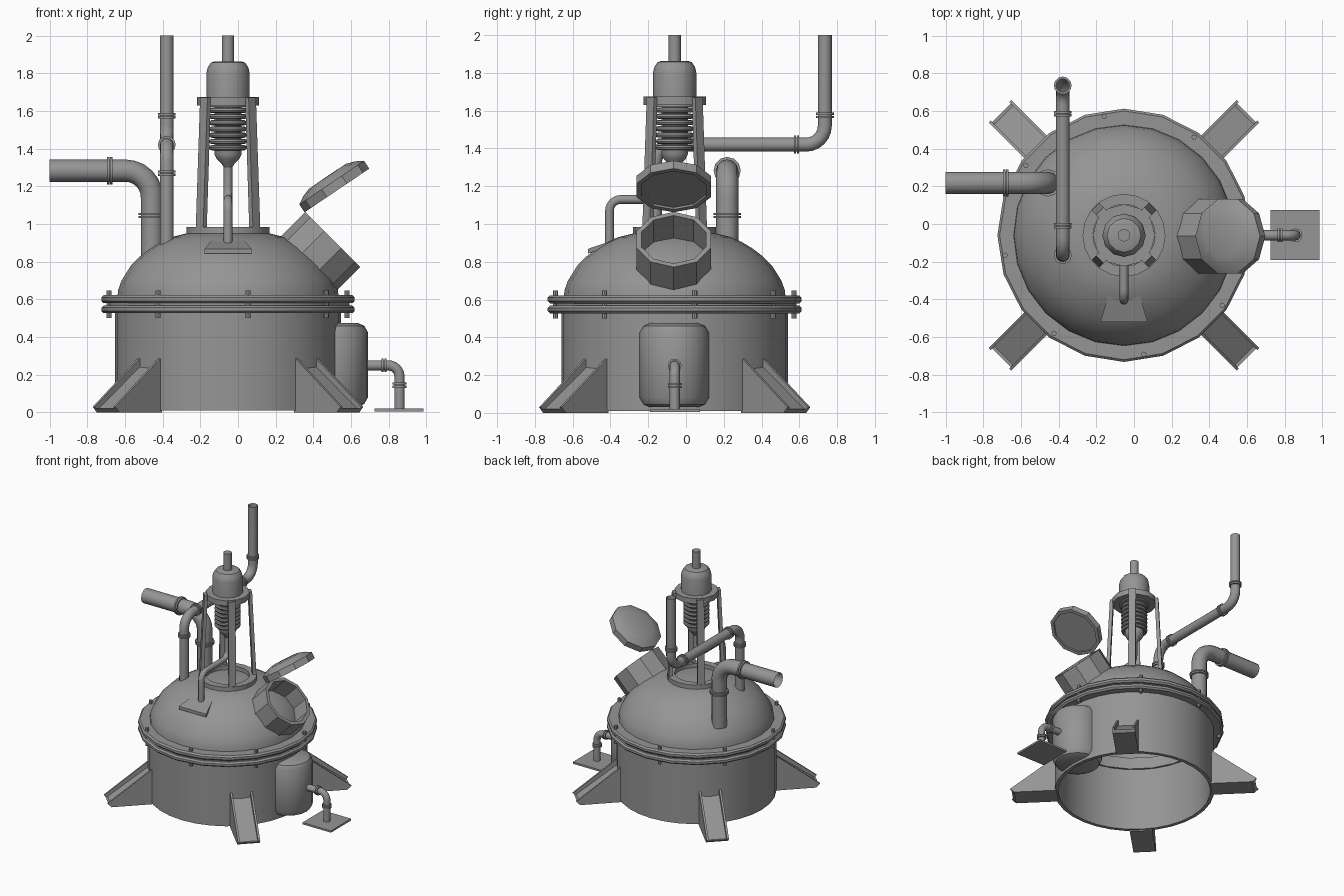
import bpy, bmesh, math
from mathutils import Matrix, Vector

if "Cube" in bpy.data.objects:
    bpy.data.objects.remove(bpy.data.objects["Cube"])

CX, CY = -0.053, -0.06          # vessel axis
steel = bpy.data.materials.new("grey_steel")
steel.diffuse_color = (0.3, 0.3, 0.3, 1)
steel.use_nodes = True
steel.node_tree.nodes["Principled BSDF"].inputs["Base Color"].default_value = steel.diffuse_color


def add(name, bm):
    bmesh.ops.remove_doubles(bm, verts=bm.verts, dist=1e-5)
    bmesh.ops.recalc_face_normals(bm, faces=bm.faces)
    me = bpy.data.meshes.new(name)
    bm.to_mesh(me)
    bm.free()
    ob = bpy.data.objects.new(name, me)
    bpy.context.collection.objects.link(ob)
    me.materials.append(steel)
    return ob


def lathe(name, profile, sides=20, at=(CX, CY, 0), axis=(0, 0, 1), loop=False):
    """Revolve an (r, z) profile about an axis; loop closes the profile."""
    bm = bmesh.new()
    m = Matrix.Translation(at) @ Vector((0, 0, 1)).rotation_difference(Vector(axis)).to_matrix().to_4x4()
    rings = [[bm.verts.new(m @ Vector((r * math.cos(2 * math.pi * i / sides),
                                       r * math.sin(2 * math.pi * i / sides), z)))
              for i in range(sides)] for r, z in profile]
    pairs = list(zip(rings, rings[1:])) + ([(rings[-1], rings[0])] if loop else [])
    for a, b in pairs:
        for i in range(sides):
            j = (i + 1) % sides
            bm.faces.new((a[i], a[j], b[j], b[i]))
    return add(name, bm)


def ring(name, r0, r1, z0, z1, sides=20, bev=0.0, **kw):
    return lathe(name, [(r0, z0), (r1 - bev, z0), (r1, z0 + bev), (r1, z1 - bev),
                        (r1 - bev, z1), (r0, z1)], sides, loop=True, **kw)


def prism(name, pts, width, m):
    """Extrude an (x, z) outline to a width along y, then place it."""
    bm = bmesh.new()
    a, b = [[bm.verts.new(m @ Vector((x, s * width / 2, z))) for x, z in pts] for s in (-1, 1)]
    bm.faces.new(a)
    bm.faces.new(b[::-1])
    for i in range(len(pts)):
        j = (i + 1) % len(pts)
        bm.faces.new((a[i], b[i], b[j], a[j]))
    return add(name, bm)


def pipe(name, pts, radius, bend, collars=()):
    """Tube through corner points with rounded bends, plus clamp collars (point, axis)."""
    pts = [Vector(p) for p in pts]
    path = [pts[0]]
    for p, c, n in zip(pts, pts[1:], pts[2:]):
        u, v = (p - c).normalized(), (n - c).normalized()
        o = c + (u + v) * bend
        for k in range(7):
            t = k * math.pi / 12
            path.append(o - v * bend * math.cos(t) - u * bend * math.sin(t))
    path.append(pts[-1])
    cu = bpy.data.curves.new(name, 'CURVE')
    cu.dimensions = '3D'
    cu.bevel_depth = radius
    cu.bevel_resolution = 4
    sp = cu.splines.new('POLY')
    sp.points.add(len(path) - 1)
    for q, p in zip(sp.points, path):
        q.co = (*p, 1)
    cu.materials.append(steel)
    ob = bpy.data.objects.new(name, cu)
    bpy.context.collection.objects.link(ob)
    bpy.ops.object.select_all(action='DESELECT')
    ob.select_set(True)
    bpy.context.view_layer.objects.active = ob
    bpy.ops.object.convert(target='MESH')
    for k, (at, axis) in enumerate(collars):
        for s in (-1, 1):
            c = Vector(at) + Vector(axis) * 0.008 * s
            ring(f"{name}_collar_{k}", radius * 0.95, radius * 1.12 + 0.006, -0.006, 0.006,
                 12, at=c, axis=axis)


# open-bottomed vessel, bolted flanges and dome
ring("vessel_wall", 0.572, 0.60, 0.01, 0.54, 32)
ring("lower_flange", 0.56, 0.672, 0.527, 0.568, bev=0.012)
ring("upper_flange", 0.56, 0.672, 0.580, 0.622, bev=0.012)
ring("gasket", 0.56, 0.645, 0.565, 0.585)
lathe("dome", [(0.588, 0.60), (0.583, 0.65), (0.565, 0.70), (0.515, 0.78), (0.465, 0.83),
               (0.41, 0.872), (0.355, 0.905), (0.30, 0.93), (0.22, 0.95), (0.001, 0.955)], 24)
for i in range(8):
    a = math.radians(9.5 + 45 * i)
    lathe("flange_bolt", [(0, 0.5), (0.014, 0.5), (0.014, 0.648), (0, 0.648)], 8,
          at=(CX + 0.64 * math.cos(a), CY + 0.64 * math.sin(a), 0))

# channel feet and tower posts on the diagonals
for i in range(4):
    m = Matrix.Translation((CX, CY, 0)) @ Matrix.Rotation(math.radians(45 + 90 * i), 4, 'Z')
    for s in (-1, 1):
        prism("foot_side", [(0.58, 0.0), (0.90, 0.0), (0.93, 0.03), (0.594, 0.285), (0.58, 0.285)],
              0.016, m @ Matrix.Translation((0, s * 0.077, 0)))
    prism("foot_slope", [(0.58, 0.25), (0.58, 0.225), (0.87, 0.012), (0.91, 0.015)], 0.15, m)
    prism("foot_base", [(0.58, 0.0), (0.90, 0.0), (0.92, 0.02), (0.58, 0.02)], 0.165, m)
    prism("tower_post", [(0.188, 0.95), (0.216, 0.95), (0.182, 1.67), (0.156, 1.67)], 0.055, m)

# condenser tower
ring("tower_collar", 0.165, 0.22, 0.93, 0.985, 20)
ring("tower_top_ring", 0.115, 0.165, 1.63, 1.675, 12)
lathe("condenser_hood", [(0, 1.62), (0.115, 1.62), (0.115, 1.80), (0.108, 1.83), (0.09, 1.857),
                         (0.07, 1.863), (0, 1.863)], 12)
lathe("top_vent", [(0.033, 1.85), (0.033, 2.0), (0, 2.0)], 12)
lathe("condenser_core", [(0.072, 1.63), (0.072, 1.37), (0.06, 1.345), (0.035, 1.32), (0.022, 1.30)], 14)
for i in range(7):
    lathe("cooling_coil", [(0.086 + 0.014 * math.cos(k * math.pi / 4),
                            1.405 + 0.033 * i + 0.014 * math.sin(k * math.pi / 4))
                           for k in range(8)], 16, loop=True)
pipe("condensate_pipe", [(CX, CY, 1.32), (CX, CY, 1.13), (CX, -0.405, 1.13), (CX, -0.405, 0.87)],
     0.023, 0.06)

# tapered pad on the front of the dome
bm = bmesh.new()
pad = [[bm.verts.new((CX + x, y, z + d)) for x, y, z in
        ((-0.125, -0.52, 0.868), (0.125, -0.52, 0.868), (0.06, -0.295, 0.945), (-0.06, -0.295, 0.945))]
       for d in (-0.025, 0)]
bm.faces.new(pad[0])
bm.faces.new(pad[1])
for i in range(4):
    j = (i + 1) % 4
    bm.faces.new((pad[0][i], pad[0][j], pad[1][j], pad[1][i]))
add("dome_pad", bm)

# slanted filling neck and raised lid
ring("filling_neck", 0.18, 0.207, -0.30, 0.0, 10, at=(0.503, -0.065, 0.918), axis=(0.707, 0, 0.707))
lathe("lid", [(0, 0.012), (0.18, 0.012), (0.18, 0), (0.207, 0), (0.207, 0.05), (0.165, 0.075),
              (0.12, 0.09), (0, 0.092)], 10, at=(0.525, -0.065, 1.178), axis=(-0.56, 0, 0.83))

# side tank with drain and ground plate
lathe("side_tank", [(0, 0.03), (0.13, 0.03), (0.165, 0.045), (0.185, 0.08), (0.185, 0.425),
                    (0.165, 0.46), (0.13, 0.475), (0, 0.475)], 20, at=(0.505, -0.062, 0))
pipe("drain_pipe", [(0.66, CY, 0.25), (0.857, CY, 0.25), (0.857, CY, 0.015)], 0.027, 0.06,
     [((0.775, CY, 0.25), (1, 0, 0)), ((0.857, CY, 0.145), (0, 0, 1))])
prism("drain_plate", [(0.725, 0.005), (0.985, 0.005), (0.985, 0.02), (0.725, 0.02)], 0.265,
      Matrix.Translation((0, -0.058, 0)))

# large outlet pipe to the left
pipe("outlet_pipe", [(-0.457, 0.218, 0.76), (-0.457, 0.218, 1.283), (-1.0, 0.218, 1.283)], 0.059, 0.14,
     [((-0.457, 0.218, 1.045), (0, 0, 1)), ((-0.68, 0.218, 1.283), (1, 0, 0))])

# vent pipe running over the dome and up at the back
pipe("vent_pipe", [(-0.378, -0.165, 0.85), (-0.378, -0.165, 1.42), (-0.378, 0.735, 1.42),
                   (-0.378, 0.735, 2.0)], 0.037, 0.1,
     [((-0.378, -0.165, 1.27), (0, 0, 1)), ((-0.378, -0.01, 1.42), (0, 1, 0)),
      ((-0.378, 0.585, 1.42), (0, 1, 0)), ((-0.378, 0.735, 1.575), (0, 0, 1))])

# smooth rounded surfaces, keep edges crisp
bpy.ops.object.select_all(action='SELECT')
bpy.context.view_layer.objects.active = bpy.context.selected_objects[0]
bpy.ops.object.shade_smooth_by_angle(angle=math.radians(32))
